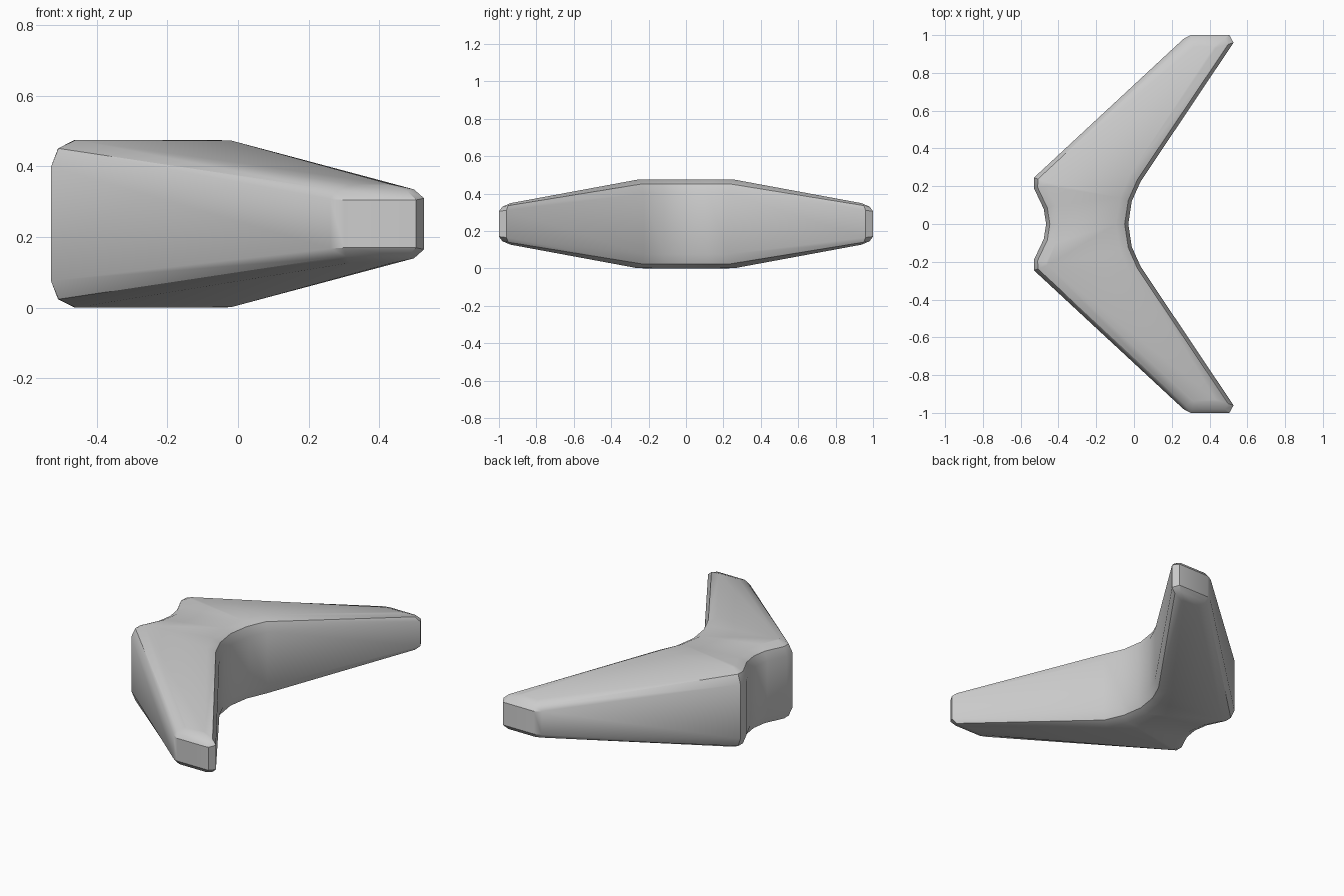
import bpy, bmesh

if "Cube" in bpy.data.objects:
    bpy.data.objects.remove(bpy.data.objects["Cube"])

HALF_Z = 0.2375   # half of the full thickness

# Half outline (y >= 0), from the notch around one arm to the inner curve:
# wall x, wall y, flat-top x, flat-top y
half = [
    (-0.465, 0.0, -0.40, 0.0),
    (-0.478, 0.08, -0.415, 0.10),
    (-0.53, 0.19, -0.463, 0.20),
    (-0.53, 0.245, -0.46, 0.22),
    (0.262, 0.98, 0.309, 0.932),
    (0.30, 1.0, 0.318, 0.938),
    (0.505, 1.0, 0.422, 0.938),
    (0.527, 0.96, 0.432, 0.93),
    (0.035, 0.225, -0.02, 0.262),
    (-0.012, 0.12, -0.072, 0.14),
    (-0.03, 0.0, -0.095, 0.0),
]
outline = half + [(a, -b, c, -d) for a, b, c, d in reversed(half[1:-1])]
N = len(outline)


def height(y, t):
    """Arms get thinner toward the tips."""
    return HALF_Z + HALF_Z * t * (1 - 0.78 * max(0.0, abs(y) - 0.255))


bm = bmesh.new()


def ring(inset, t):
    verts = []
    for a, b, c, d in outline:
        x, y = a + (c - a) * inset, b + (d - b) * inset
        verts.append(bm.verts.new((x, y, height(y, t))))
    return verts


# Wall plus two-step rounded rim, above and below
rings = [ring(i, t) for i, t in ((1, -1), (0.3, -0.9), (0, -0.68),
                                 (0, 0.68), (0.3, 0.9), (1, 1))]
for lo, hi in zip(rings, rings[1:]):
    for i in range(N):
        j = (i + 1) % N
        bm.faces.new((lo[i], lo[j], hi[j], hi[i]))

# Flat centre and two sloping arms on the top and bottom
for r in (rings[0], rings[-1]):
    bm.faces.new(r[3:9])
    bm.faces.new(r[12:18])
    bm.faces.new(r[0:4] + r[8:13] + r[17:])

bmesh.ops.recalc_face_normals(bm, faces=bm.faces)
mesh = bpy.data.meshes.new("chevron_body")
bm.to_mesh(mesh)
bm.free()
body = bpy.data.objects.new("chevron_body", mesh)
bpy.context.collection.objects.link(body)

# Smooth shading with crisp rim edges
bpy.context.view_layer.objects.active = body
body.select_set(True)
bpy.ops.object.shade_smooth_by_angle(angle=0.56)
